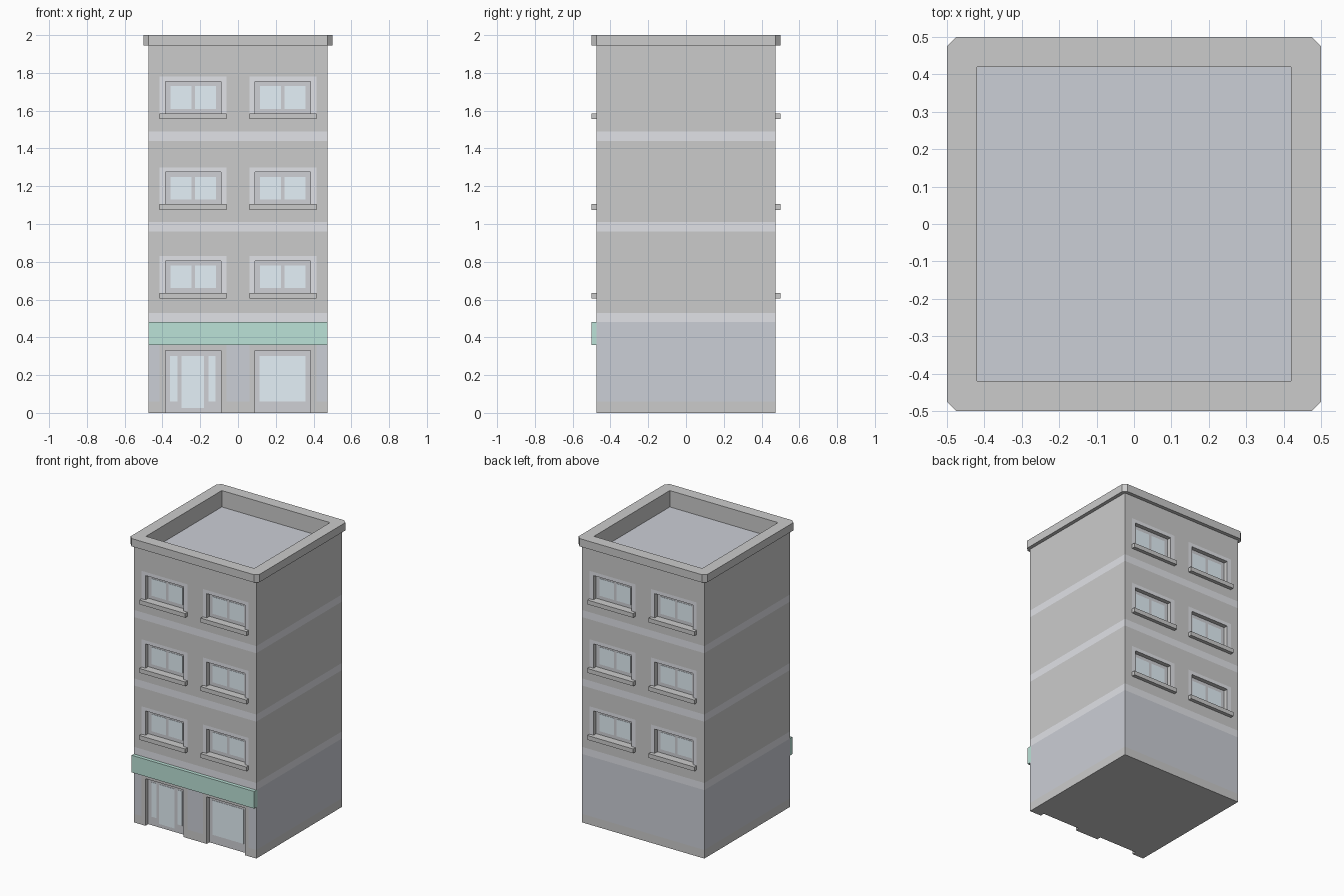
import bpy, bmesh
from mathutils import Vector, Matrix

if "Cube" in bpy.data.objects:
    bpy.data.objects.remove(bpy.data.objects["Cube"])

W = 0.475            # half width of the walls
D = 0.03             # depth of window recesses
X0, X1 = 0.09, 0.385 # opening extents on each side of the centre
FLOORS = (0.635, 1.105, 1.585)


def material(name, rgb):
    m = bpy.data.materials.new(name)
    m.diffuse_color = (*rgb, 1)
    m.use_nodes = True
    m.node_tree.nodes["Principled BSDF"].inputs["Base Color"].default_value = m.diffuse_color
    return m


SLATE = material("slate", (0.60, 0.62, 0.67))
FRAME = material("frame", (0.62, 0.63, 0.66))
TRIM = material("trim", (0.75, 0.76, 0.80))
GLASS = material("glass", (0.78, 0.88, 0.94))
GREEN = material("green", (0.50, 0.76, 0.68))


def box(name, lo, hi, mat=None):
    lo, hi = Vector(lo), Vector(hi)
    bm = bmesh.new()
    bmesh.ops.create_cube(bm, size=1, matrix=Matrix.Translation((lo + hi) / 2)
                          @ Matrix.Diagonal((*(hi - lo), 1)))
    me = bpy.data.meshes.new(name)
    bm.to_mesh(me)
    bm.free()
    if mat:
        me.materials.append(mat)
    ob = bpy.data.objects.new(name, me)
    bpy.context.collection.objects.link(ob)
    return ob


def combine(target, tool, operation):
    mod = target.modifiers.new("bool", 'BOOLEAN')
    mod.operation, mod.object, mod.solver = operation, tool, 'EXACT'
    bpy.context.view_layer.objects.active = target
    bpy.ops.object.modifier_apply(modifier=mod.name)
    bpy.data.objects.remove(tool)


def facade_box(name, side, x, z, y, mat=None):
    """Box on the front (side -1) or back (side 1); y is distance from centre."""
    ys = sorted(side * v for v in y)
    return box(name, (x[0], ys[0], z[0]), (x[1], ys[1], z[1]), mat)


# Main walls
body = box("building_walls", (-W, -W, 0), (W, W, 1.97))

# Cornice with chamfered corners
cornice = box("cornice", (-0.5, -0.5, 1.945), (0.5, 0.5, 2))
bm = bmesh.new()
bm.from_mesh(cornice.data)
upright = [e for e in bm.edges if abs(e.verts[0].co.z - e.verts[1].co.z) > 0.01]
bmesh.ops.bevel(bm, geom=upright, offset=0.025, segments=1, affect='EDGES')
bm.to_mesh(cornice.data)
bm.free()
combine(body, cornice, 'UNION')

# Sunken roof
combine(body, box("roof_cutter", (-0.42, -0.42, 1.885), (0.42, 0.42, 2.1)), 'DIFFERENCE')

# Openings, sills and panes
for x in ((-X1, -X0), (X0, X1)):
    combine(body, facade_box("shop_cutter", -1, x, (-0.1, 0.33), (W - D, 0.6)), 'DIFFERENCE')
    mid = (x[0] + x[1]) / 2
    for side in (-1, 1):
        for z in FLOORS:
            combine(body, facade_box("window_cutter", side, x, (z, z + 0.17),
                                     (W - D, 0.6)), 'DIFFERENCE')
            facade_box("window_sill", side, (x[0] - 0.03, x[1] + 0.03),
                       (z - 0.03, z), (W - D, 0.5))
            for px in ((x[0] + 0.027, mid - 0.01), (mid + 0.01, x[1] - 0.027)):
                facade_box("window_pane", side, px, (z + 0.025, z + 0.145),
                           (W - D - 0.01, W - D + 0.002), GLASS)

# Shop glazing and door
for name, x, z0 in (("shop_window_pane", (0.115, 0.357), 0.06),
                    ("door_pane", (-0.30, -0.18), 0.025),
                    ("left_sidelight", (-0.36, -0.32), 0.06),
                    ("right_sidelight", (-0.157, -0.12), 0.06)):
    facade_box(name, -1, x, (z0, 0.302), (W - D - 0.01, W - D + 0.002), GLASS)

# Green shop fascia
box("shop_fascia", (-W, -0.5, 0.36), (W, -W + 0.01, 0.48), GREEN)

# Slice the walls along the paint lines
bm = bmesh.new()
bm.from_mesh(body.data)
levels = [0.06, 0.36, 0.48, 0.53, 0.96, 1.01, 1.44, 1.49]
levels += [v for z in FLOORS for v in (z, z + 0.195)]
planes = [((0, 0, z), (0, 0, 1)) for z in levels]
planes += [((s * x, 0, 0), (1, 0, 0)) for s in (-1, 1) for x in (0.06, 0.415)]
for co, no in planes:
    bmesh.ops.bisect_plane(bm, geom=bm.verts[:] + bm.edges[:] + bm.faces[:],
                           plane_co=co, plane_no=no, dist=1e-5)


def paint(f):
    """Slot: 0 plain, 1 slate, 2 frame, 3 trim."""
    c, n = f.calc_center_bounds(), f.normal
    near_opening = 0.06 < abs(c.x) < 0.415
    if n.z > 0.9 and 1.87 < c.z < 1.9:
        return 1
    if abs(n.y) > 0.9 and abs(abs(c.y) - (W - D)) < 0.005:
        return 2
    on_wall = max(abs(c.x), abs(c.y)) > W - 0.001
    if not on_wall or abs(n.z) > 0.5:
        return 0
    if 0.06 < c.z < 0.48:
        return 0 if n.y < -0.9 and near_opening else 1
    if any(b < c.z < b + 0.05 for b in (0.48, 0.96, 1.44)):
        return 3
    if abs(n.y) > 0.9 and near_opening and any(z < c.z < z + 0.195 for z in FLOORS):
        return 3
    return 0


bm.normal_update()
for f in bm.faces:
    f.material_index = paint(f)
slots = [f.material_index for f in bm.faces]
bm.to_mesh(body.data)
bm.free()
body.data.materials.clear()
for m in (None, SLATE, FRAME, TRIM):
    body.data.materials.append(m)
body.data.polygons.foreach_set("material_index", slots)
body.data.update()
